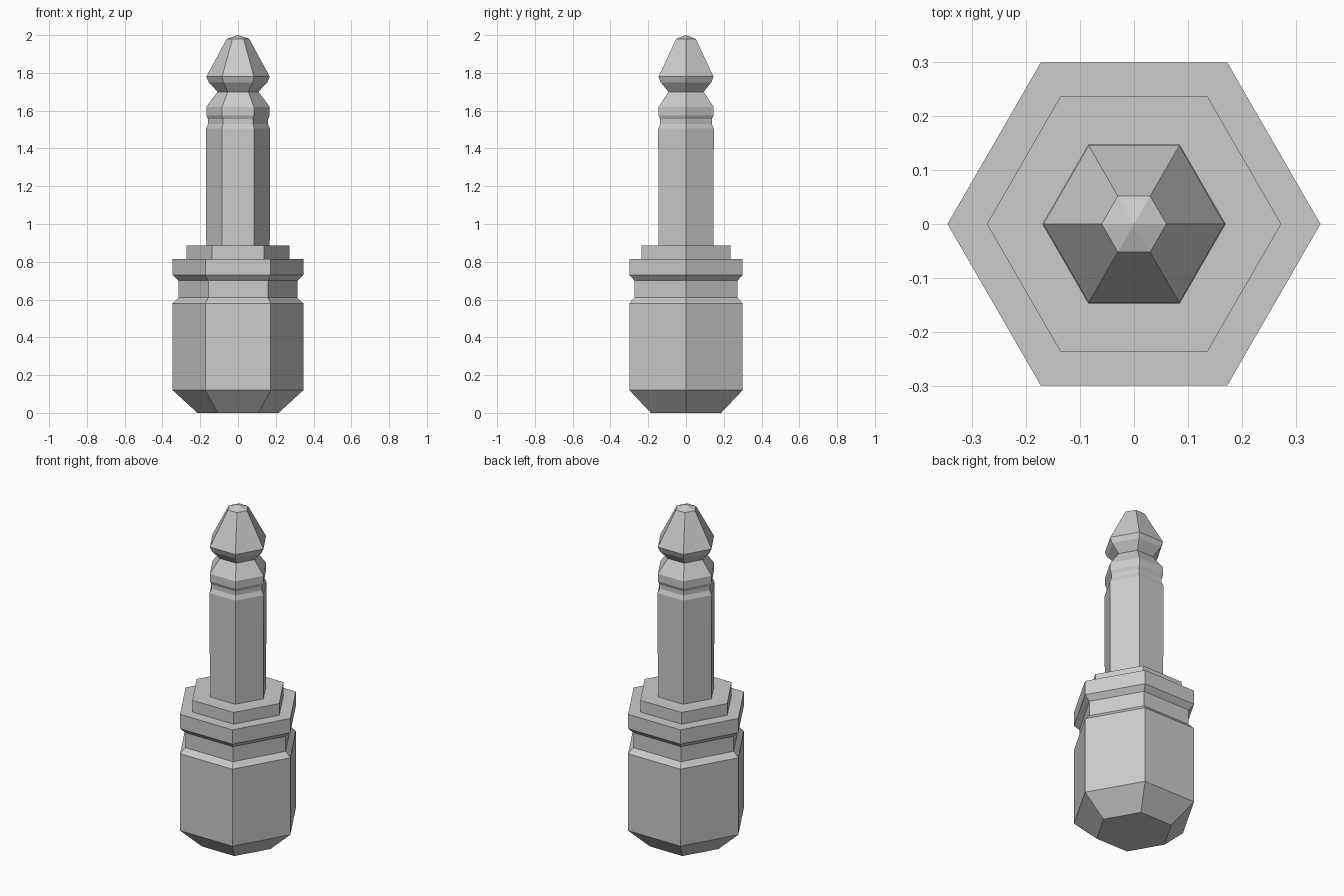
import bpy, bmesh
from math import cos, sin, pi

if "Cube" in bpy.data.objects:
    bpy.data.objects.remove(bpy.data.objects["Cube"])

SIDES = 6

def lathe(name, profile):
    """Six-sided turned part from (corner radius, height) points; radius 0 makes an apex."""
    bm = bmesh.new()
    rings = []
    for r, z in profile:
        n = SIDES if r > 0 else 1
        rings.append([bm.verts.new((r * cos(2 * pi * i / SIDES), r * sin(2 * pi * i / SIDES), z))
                      for i in range(n)])
    for a, b in zip(rings, rings[1:]):
        for i in range(SIDES):
            j = (i + 1) % SIDES
            if len(b) == 1:
                bm.faces.new((a[i], a[j], b[0]))
            else:
                bm.faces.new((a[i], a[j], b[j], b[i]))
    bm.faces.new(rings[0][::-1])
    if len(rings[-1]) > 1:
        bm.faces.new(rings[-1])
    bmesh.ops.recalc_face_normals(bm, faces=bm.faces)
    mesh = bpy.data.meshes.new(name)
    bm.to_mesh(mesh)
    bm.free()
    obj = bpy.data.objects.new(name, mesh)
    bpy.context.collection.objects.link(obj)
    return obj

# Wide grip with chamfered base, groove and stepped collar
lathe("handle", [(.215, 0), (.346, .12), (.346, .58), (.315, .61), (.315, .70),
                 (.346, .73), (.346, .815), (.273, .815), (.273, .885)])

# Slim pin with insulator groove, ring, waist and pointed tip
lathe("plug_pin", [(.168, .885), (.17, 1.505), (.158, 1.53), (.158, 1.555),
                   (.168, 1.575), (.168, 1.62), (.108, 1.70), (.155, 1.75),
                   (.168, 1.78), (.06, 1.98), (0, 2.0)])
